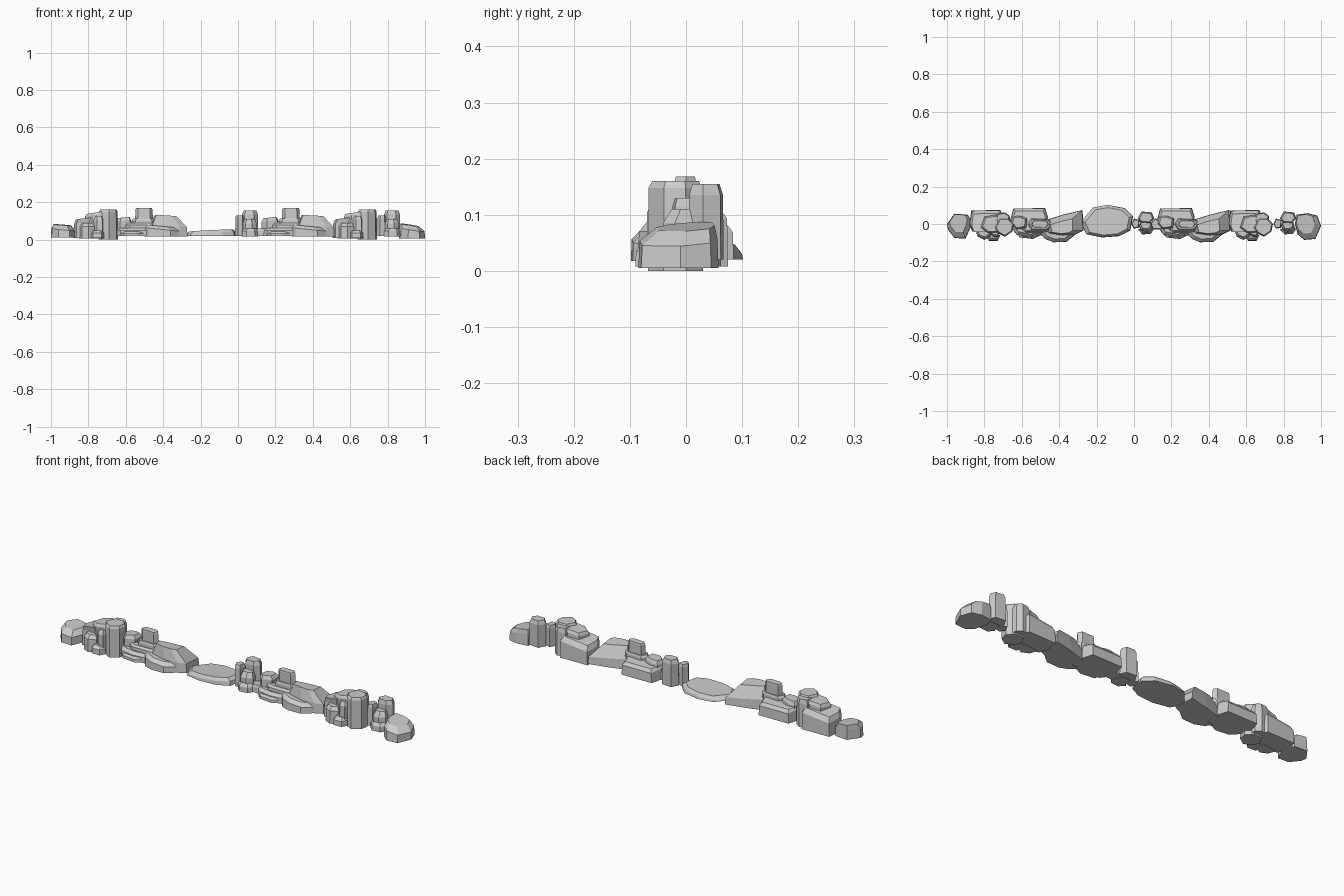
import bpy, bmesh

LEDGE, TOWER, PILLAR = (0, 0.785), (0, 1.385), (0, 0.76)   # x offsets of repeated groups


def rock(name, pts, z0, zs, z1, scale=0.8, shift=(0, 0), tilt=(0, 0), offsets=(0,)):
    """Faceted stone: footprint, shoulder ring, and a smaller (shifted, tilted) top."""
    cx = sum(p[0] for p in pts) / len(pts)
    cy = sum(p[1] for p in pts) / len(pts)
    n = len(pts)
    for i, dx in enumerate(offsets):
        bm = bmesh.new()
        rings = []
        for z, s, k, t in ((z0, 1.0, 0, 0), (zs, 0.97, 0, 1), (z1, scale, 1, 1)):
            ring = []
            for x, y in pts:
                px = cx + (x - cx) * s + shift[0] * k
                py = cy + (y - cy) * s + shift[1] * k
                h = z + t * (tilt[0] * (px - cx) + tilt[1] * (py - cy))
                ring.append(bm.verts.new((px + dx, py, h)))
            rings.append(ring)
        for a, b in zip(rings, rings[1:]):
            for j in range(n):
                bm.faces.new((a[j], a[(j + 1) % n], b[(j + 1) % n], b[j]))
        bm.faces.new(rings[0][::-1])
        bm.faces.new(rings[-1])
        bmesh.ops.recalc_face_normals(bm, faces=bm.faces)
        me = bpy.data.meshes.new(name)
        bm.to_mesh(me)
        bm.free()
        bpy.context.collection.objects.link(bpy.data.objects.new(f"{name}_{i + 1}", me))


# End boulders
rock("left_boulder", [(-1, 0), (-.995, -.03), (-.96, -.075), (-.9, -.078), (-.875, -.02),
                      (-.87, .02), (-.89, .05), (-.96, .055)],
     .01, .055, .077, .72, (-.005, .015), (-.08, .05))
rock("right_boulder", [(.86, 0), (.875, -.055), (.91, -.085), (.97, -.08), (1, -.01),
                       (.98, .045), (.93, .058), (.87, .05)],
     .005, .055, .077, .72, (-.01, .012), (-.15, .05))

# Tower groups: back block, stepped stones, tall front columns
rock("tower_back_block", [(-.88, .0), (-.865, -.04), (-.72, -.04), (-.695, .03),
                          (-.715, .075), (-.87, .072)],
     .008, .09, .112, .86, (0, -.01), (.12, -.1), TOWER)
rock("tower_upper_stone", [(-.82, -.02), (-.78, -.05), (-.71, -.045), (-.70, .03),
                           (-.74, .05), (-.80, .04)],
     .03, .132, .145, .82, (0, 0), (.15, 0), TOWER)
rock("tower_column", [(-.745, -.02), (-.725, -.05), (-.69, -.068), (-.65, -.04),
                      (-.642, 0), (-.67, .03), (-.72, .03)],
     0, .148, .16, .85, offsets=TOWER)
rock("tower_side_column", [(-.74, .01), (-.66, .0), (-.665, .045), (-.69, .062), (-.735, .055)],
     .008, .13, .152, .8, offsets=TOWER)
rock("tower_front_column", [(-.775, -.045), (-.755, -.068), (-.725, -.07), (-.715, -.03), (-.76, -.02)],
     .005, .105, .125, .75, (0, .006), offsets=TOWER)
rock("tower_step_stone", [(-.85, -.03), (-.835, -.068), (-.80, -.085), (-.765, -.065), (-.77, -.02)],
     .005, .07, .088, .75, (0, .008), offsets=TOWER)
rock("tower_foot_stone", [(-.80, -.055), (-.775, -.09), (-.73, -.09), (-.715, -.06), (-.74, -.04)],
     .008, .035, .05, .7, (0, .008), offsets=TOWER)

# Ledge groups: back wall, stacked slabs, cap block, big sloping boulder
rock("ledge_back_wall", [(-.662, .02), (-.64, -.01), (-.47, -.01), (-.46, .035),
                         (-.475, .085), (-.645, .083)],
     .02, .075, .09, .88, (0, -.008), (0, -.12), LEDGE)
rock("ledge_left_crag", [(-.66, .0), (-.63, -.03), (-.575, -.02), (-.57, .03), (-.61, .045), (-.65, .04)],
     .02, .1, .118, .75, (0, 0), (.12, 0), LEDGE)
rock("ledge_lower_slab", [(-.655, -.02), (-.63, -.055), (-.56, -.068), (-.48, -.06),
                          (-.45, -.01), (-.63, .01)],
     .02, .048, .062, .86, (.005, .01), offsets=LEDGE)
rock("ledge_middle_slab", [(-.62, -.01), (-.58, -.045), (-.47, -.045), (-.41, -.02),
                           (-.44, .02), (-.6, .025)],
     .04, .078, .088, .86, (0, .005), offsets=LEDGE)
rock("ledge_upper_slab", [(-.57, 0), (-.55, -.03), (-.46, -.03), (-.43, 0), (-.46, .025), (-.55, .03)],
     .07, .103, .112, .85, offsets=LEDGE)
rock("ledge_cap_block", [(-.55, -.005), (-.535, -.018), (-.47, -.02), (-.455, 0), (-.47, .018), (-.54, .018)],
     .1, .16, .168, .9, offsets=LEDGE)
rock("ledge_big_boulder", [(-.475, .02), (-.46, -.05), (-.38, -.062), (-.31, -.055),
                           (-.27, -.035), (-.275, .075), (-.38, .05)],
     .018, .068, .124, .58, (-.018, -.012), (-.06, -.1), LEDGE)
rock("ledge_front_slab", [(-.5, -.05), (-.475, -.08), (-.43, -.098), (-.36, -.095),
                          (-.305, -.05), (-.4, -.03)],
     .018, .055, .072, .8, (0, .012), (-.1, 0), LEDGE)
rock("ledge_foot_stone", [(-.635, -.045), (-.61, -.072), (-.54, -.08), (-.5, -.06), (-.53, -.04)],
     .02, .034, .044, .78, (0, .006), offsets=LEDGE)

# Flat bridging slab
rock("flat_slab", [(-.285, .01), (-.255, -.055), (-.17, -.072), (-.08, -.065), (-.02, -.035),
                   (-.005, .04), (-.05, .085), (-.14, .102), (-.22, .088)],
     .02, .034, .049, .84, (0, 0), (.05, -.03))

# Pillar groups: main pillar with smaller leaning stones
rock("pillar_main", [(.02, .03), (.035, .008), (.085, .005), (.108, .03), (.095, .062), (.04, .067)],
     .02, .135, .155, .78, offsets=PILLAR)
rock("pillar_left_stone", [(-.015, .0), (0, -.025), (.025, -.02), (.03, .02), (.0, .03)],
     .02, .115, .13, .8, offsets=PILLAR)
rock("pillar_front_stone", [(.025, -.01), (.04, -.038), (.075, -.042), (.1, -.02), (.09, .02), (.04, .02)],
     .018, .085, .11, .72, (0, .008), offsets=PILLAR)
rock("pillar_foot_stone", [(.02, -.03), (.045, -.056), (.09, -.052), (.108, -.025), (.06, -.01)],
     .018, .045, .06, .72, (0, .006), offsets=PILLAR)

# Low stone joining the pillar to the next ledge
rock("joining_stone", [(.085, 0), (.1, -.03), (.15, -.03), (.16, .02), (.11, .03)],
     .02, .045, .06, .8)
